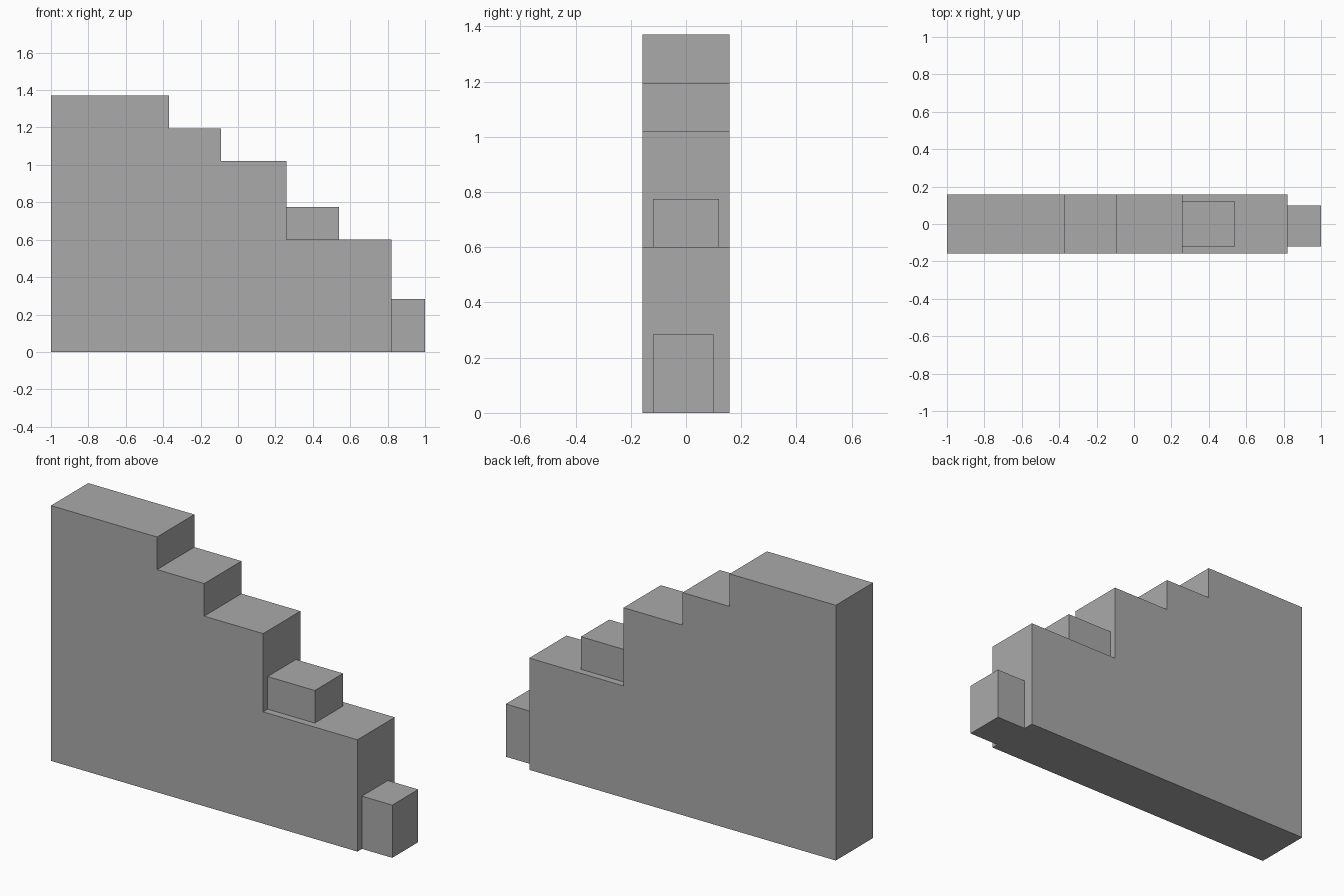
import bpy
import bmesh

cube = bpy.data.objects.get("Cube")
if cube:
    bpy.data.objects.remove(cube, do_unlink=True)

grey = bpy.data.materials.new("plain grey")
grey.use_nodes = True
colour = (0.4, 0.4, 0.4, 1)
grey.diffuse_color = colour
grey.node_tree.nodes["Principled BSDF"].inputs["Base Color"].default_value = colour


def extrude_profile(name, outline, y0, y1):
    """Extrude an (x, z) outline from y0 back to y1."""
    bm = bmesh.new()
    face = bm.faces.new([bm.verts.new((x, y0, z)) for x, z in outline])
    result = bmesh.ops.extrude_face_region(bm, geom=[face], use_keep_orig=True)
    moved = [v for v in result["geom"] if isinstance(v, bmesh.types.BMVert)]
    bmesh.ops.translate(bm, verts=moved, vec=(0, y1 - y0, 0))
    bmesh.ops.recalc_face_normals(bm, faces=bm.faces)
    mesh = bpy.data.meshes.new(name)
    bm.to_mesh(mesh)
    bm.free()
    mesh.materials.append(grey)
    obj = bpy.data.objects.new(name, mesh)
    bpy.context.collection.objects.link(obj)
    return obj


def block(name, x0, x1, y0, y1, z0, z1):
    return extrude_profile(name, [(x0, z0), (x1, z0), (x1, z1), (x0, z1)], y0, y1)


# Stepped wall: each step is (right end, top height)
steps = [(0.82, 0.6), (0.26, 1.02), (-0.09, 1.195), (-0.37, 1.37)]
outline = [(-1, 0), (steps[0][0], 0)]
for i, (x, top) in enumerate(steps):
    next_x = steps[i + 1][0] if i + 1 < len(steps) else -1
    outline += [(x, top), (next_x, top)]
extrude_profile("stepped_wall", outline, -0.158, 0.158)

# Narrower blocks resting on the low step and at the foot of the wall
block("step_block", 0.26, 0.54, -0.12, 0.12, 0.6, 0.775)
block("foot_block", 0.82, 1, -0.12, 0.1, 0, 0.283)
